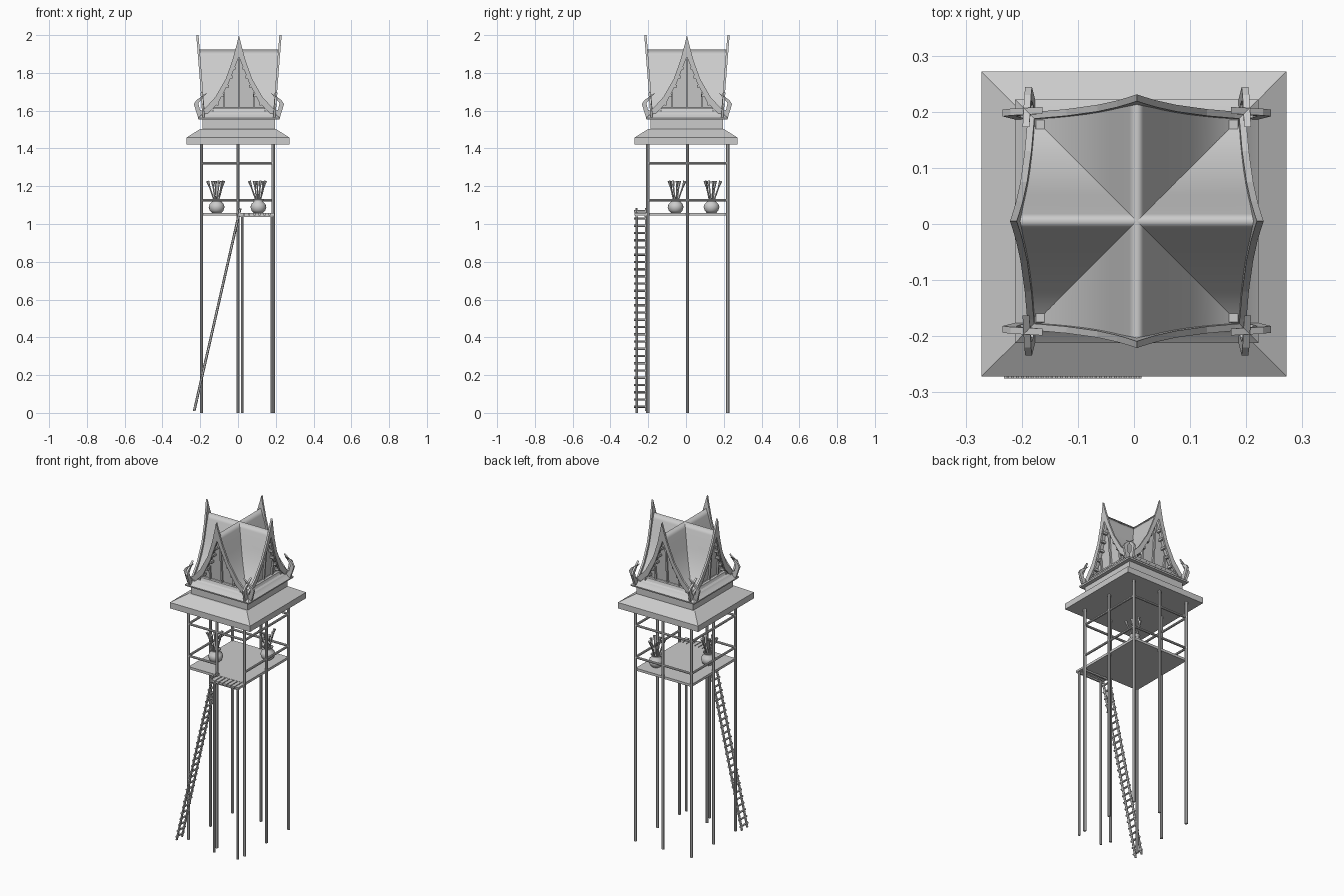
import bpy, bmesh, math
from mathutils import Vector, Matrix

if "Cube" in bpy.data.objects:
    bpy.data.objects.remove(bpy.data.objects["Cube"])

grey = bpy.data.materials.new("warm_grey")
grey.use_nodes = True
COLOR = (0.6, 0.6, 0.6, 1)
grey.diffuse_color = COLOR
grey.node_tree.nodes["Principled BSDF"].inputs["Base Color"].default_value = COLOR

CENTRE = Vector((0.005, 0.005, 0))


def finish(name, bm, smooth=None, loc=(0, 0, 0)):
    bmesh.ops.recalc_face_normals(bm, faces=bm.faces)
    mesh = bpy.data.meshes.new(name)
    bm.to_mesh(mesh)
    bm.free()
    ob = bpy.data.objects.new(name, mesh)
    ob.location = loc
    bpy.context.collection.objects.link(ob)
    mesh.materials.append(grey)
    if smooth:
        bpy.ops.object.select_all(action="DESELECT")
        ob.select_set(True)
        bpy.context.view_layer.objects.active = ob
        bpy.ops.object.shade_smooth_by_angle(angle=math.radians(smooth))
    return ob


def rod(bm, a, b, r, sides=8, r2=None):
    a, b = Vector(a), Vector(b)
    d = b - a
    m = Matrix.Translation((a + b) / 2) @ d.to_track_quat("Z", "Y").to_matrix().to_4x4()
    bmesh.ops.create_cone(bm, cap_ends=True, segments=sides, radius1=r,
                          radius2=r if r2 is None else r2, depth=d.length, matrix=m)


def box(bm, lo, hi):
    lo, hi = Vector(lo), Vector(hi)
    m = Matrix.Translation((lo + hi) / 2) @ Matrix.Diagonal((*(hi - lo), 1))
    bmesh.ops.create_cube(bm, size=1, matrix=m)


def rings(bm, levels):
    # stack of square rings (half size, height), closed at both ends
    loops = [[bm.verts.new((h * x, h * y, z)) for x, y in ((-1, -1), (1, -1), (1, 1), (-1, 1))]
             for h, z in levels]
    for p, q in zip(loops, loops[1:]):
        for i in range(4):
            j = (i + 1) % 4
            bm.faces.new((p[i], p[j], q[j], q[i]))
    bm.faces.new(loops[0])
    bm.faces.new(loops[-1])


def lean(z):
    # distance of the gable ends from the centre, flaring with height
    return 0.19 + 0.08 * (z - 1.6)


def plate(bm, pts, thick, offset=0.0):
    # upright plate in the gable plane, leaning outward
    front = [bm.verts.new((u, -lean(z) - offset, z)) for u, z in pts]
    back = [bm.verts.new((u, -lean(z) - offset + thick, z)) for u, z in pts]
    n = len(pts)
    bm.faces.new(front)
    bm.faces.new(back)
    for i in range(n):
        j = (i + 1) % n
        bm.faces.new((front[i], front[j], back[j], back[i]))


def mirror(pts):
    return [(-u, z) for u, z in reversed(pts)]


# Posts
X = (-0.193, 0.0, 0.187)
Y = (-0.203, 0.008, 0.222)
FLOOR, TOP = 1.052, 1.43
bm = bmesh.new()
for i, x in enumerate(X):
    for j, y in enumerate(Y):
        if (i, j) != (1, 1):
            rod(bm, (x, y, 0), (x, y, TOP), 0.009)
for x in (0.022, 0.18):
    rod(bm, (x, -0.26, 0), (x, -0.26, FLOOR), 0.007)
finish("posts", bm, 30)

# Deck and plank landing
bm = bmesh.new()
box(bm, (X[0], Y[0], FLOOR - 0.008), (X[2], Y[2], FLOOR + 0.007))
finish("deck", bm)
bm = bmesh.new()
for i in range(7):
    x = 0.008 + i * 0.027
    box(bm, (x, -0.272, FLOOR - 0.006), (x + 0.022, Y[0], FLOOR + 0.006))
for y in (-0.26, -0.215):
    box(bm, (0.008, y - 0.005, FLOOR - 0.014), (0.19, y + 0.005, FLOOR - 0.006))
finish("landing", bm)

# Railings, with an opening at the landing
bm = bmesh.new()
for z in (1.126, 1.322):
    for x in (X[0], X[2]):
        rod(bm, (x, Y[0], z), (x, Y[2], z), 0.007)
    rod(bm, (X[0], Y[2], z), (X[2], Y[2], z), 0.007)
    rod(bm, (X[0], Y[0], z), (X[1] if z < 1.2 else X[2], Y[0], z), 0.007)
finish("railings", bm, 30)

# Ladder
foot, head = Vector((-0.232, 0, 0.01)), Vector((0.012, 0, 1.083))
bm = bmesh.new()
for y in (-0.262, -0.211):
    off = Vector((0, y, 0))
    rod(bm, foot + off, head + off, 0.007, 6)
for i in range(28):
    p = foot.lerp(head, (i + 0.6) / 28)
    rod(bm, p + Vector((0, -0.275, 0)), p + Vector((0, -0.2, 0)), 0.006, 6)
finish("ladder", bm, 30)

# Pots with flared stalks
POT = ((0.0, 0), (0.025, 0), (0.036, 0.012), (0.042, 0.03), (0.037, 0.047), (0.025, 0.058),
       (0.024, 0.064), (0.031, 0.074), (0.025, 0.074), (0.019, 0.06), (0.0, 0.056))
for k, (px, py) in enumerate(((-0.113, -0.055), (0.108, 0.135))):
    bm = bmesh.new()
    vs = [bm.verts.new((r, 0, z)) for r, z in POT]
    es = [bm.edges.new(e) for e in zip(vs, vs[1:])]
    bmesh.ops.spin(bm, geom=vs + es, axis=(0, 0, 1), cent=(0, 0, 0), angle=math.tau, steps=20)
    bmesh.ops.remove_doubles(bm, verts=bm.verts, dist=0.0005)
    finish("pot_%d" % (k + 1), bm, 50, (px, py, FLOOR + 0.007))
    bm = bmesh.new()
    for i in range(6):
        a = math.tau * i / 6 + 0.3
        spread = 0.05 if i % 2 else 0.03
        d = Vector((math.cos(a), math.sin(a), 0))
        base = d * 0.008 + Vector((0, 0, 0.05))
        tip = d * spread + Vector((0, 0, 0.168))
        neck = base.lerp(tip, 0.72)
        rod(bm, base, neck, 0.004, 6)
        rod(bm, neck, tip, 0.004, 6, 0.009)
    finish("stalks_%d" % (k + 1), bm, 30, (px, py, FLOOR + 0.007))

# Lower eave, neck and flared skirt
bm = bmesh.new()
rings(bm, ((0.272, 1.422), (0.272, 1.458), (0.2, 1.503)))
finish("lower_eave", bm)
bm = bmesh.new()
rings(bm, ((0.192, 1.5), (0.192, 1.56)))
finish("neck", bm, loc=CENTRE)
bm = bmesh.new()
rings(bm, ((0.215, 1.553), (0.217, 1.562), (0.2, 1.575), (0.187, 1.592), (0.18, 1.613)))
finish("skirt", bm, 40, CENTRE)

# Crossed roof with concave slopes
SLOPE = [(0, 1.925), (0.013, 1.893), (0.03, 1.85), (0.046, 1.803), (0.065, 1.755), (0.09, 1.705),
         (0.12, 1.66), (0.145, 1.63), (0.17, 1.608), (0.195, 1.59)]
profile = mirror(SLOPE[1:]) + SLOPE
for k in range(2):
    bm = bmesh.new()
    rows = [[bm.verts.new((u, s * lean(z), z)) for s in (-1, 0, 1)] for u, z in profile]
    for p, q in zip(rows, rows[1:]):
        for i in range(2):
            bm.faces.new((p[i], p[i + 1], q[i + 1], q[i]))
    ob = finish("roof_" + ("long", "cross")[k], bm, 170, CENTRE)
    ob.rotation_euler.z = k * math.pi / 2

# Gable ends: bargeboards, hooks, panel, battens and purlin ends
OUTER = [(0, 2.0), (0.012, 1.95), (0.035, 1.865), (0.07, 1.768), (0.125, 1.672), (0.175, 1.617), (0.2, 1.592)]
INNER = [(0.19, 1.565), (0.165, 1.585), (0.11, 1.64), (0.055, 1.745), (0.022, 1.83), (0, 1.885)]
HOOK = [(0.185, 1.568), (0.2, 1.555), (0.217, 1.565), (0.239, 1.635), (0.225, 1.656), (0.168, 1.695),
        (0.215, 1.64), (0.207, 1.605), (0.19, 1.597)]
for k, side in enumerate(("front", "left", "back", "right")):
    turn = k * math.pi / 2
    bm = bmesh.new()
    half = OUTER + INNER
    plate(bm, half, 0.012, 0.004)
    plate(bm, mirror(half), 0.012, 0.004)
    finish(side + "_bargeboards", bm, loc=CENTRE).rotation_euler.z = turn
    bm = bmesh.new()
    plate(bm, HOOK, 0.012, 0.006)
    plate(bm, mirror(HOOK), 0.012, 0.006)
    finish(side + "_hooks", bm, loc=CENTRE).rotation_euler.z = turn
    bm = bmesh.new()
    panel = [(u * 0.97, z - 0.012) for u, z in SLOPE]
    plate(bm, mirror(panel[1:]) + panel, 0.008, -0.03)
    finish(side + "_gable_panel", bm, loc=CENTRE).rotation_euler.z = turn
    bm = bmesh.new()
    for u, top in ((0, 1.87), (-0.08, 1.695), (0.08, 1.695), (-0.14, 1.62), (0.14, 1.62)):
        plate(bm, [(u - 0.005, 1.6), (u + 0.005, 1.6), (u + 0.005, top), (u - 0.005, top)], 0.012, -0.02)
    for u, z in SLOPE[2:8]:
        for s in (-1, 1):
            c = s * (u - 0.006)
            plate(bm, [(c - 0.006, z - 0.032), (c + 0.006, z - 0.032),
                       (c + 0.006, z - 0.018), (c - 0.006, z - 0.018)], 0.03, -0.002)
    finish(side + "_gable_battens", bm, loc=CENTRE).rotation_euler.z = turn
